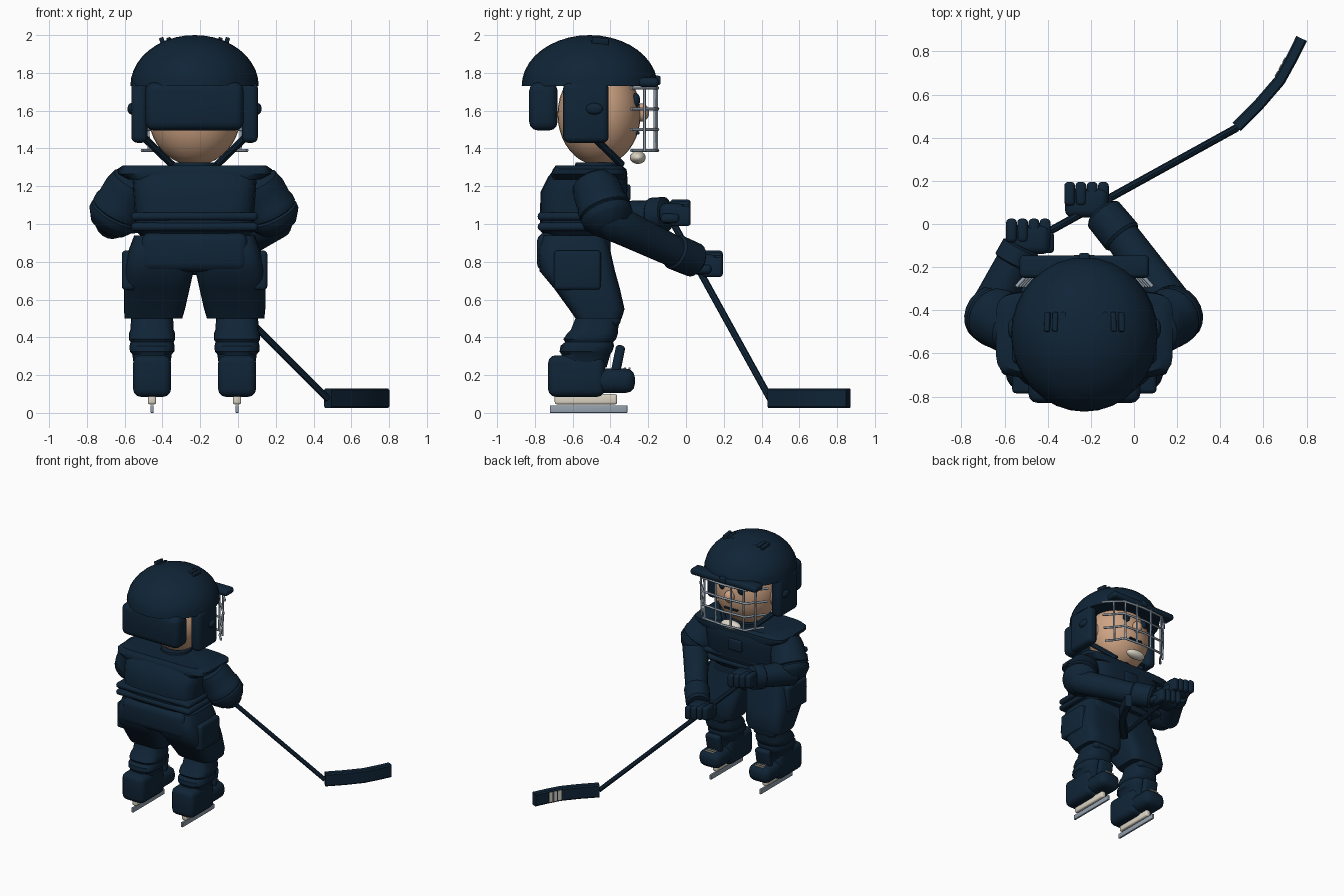
import bpy, bmesh, math
from mathutils import Vector, Matrix

if "Cube" in bpy.data.objects:
    bpy.data.objects.remove(bpy.data.objects["Cube"])

CX = -0.23  # body centre line


def mat(name, col):
    m = bpy.data.materials.new(name)
    m.diffuse_color = (*col, 1)
    m.use_nodes = True
    m.node_tree.nodes["Principled BSDF"].inputs["Base Color"].default_value = m.diffuse_color
    return m


NAVY = mat("dark_navy", (0.005, 0.018, 0.038))
SKIN = mat("skin", (0.62, 0.37, 0.23))
CREAM = mat("cream", (0.72, 0.67, 0.56))
STEEL = mat("steel", (0.30, 0.36, 0.43))


def finish(bm, name, m):
    bmesh.ops.recalc_face_normals(bm, faces=bm.faces)
    me = bpy.data.meshes.new(name)
    bm.to_mesh(me)
    bm.free()
    me.materials.append(m)
    ob = bpy.data.objects.new(name, me)
    bpy.context.collection.objects.link(ob)
    return ob


def box(name, lo, hi, m=NAVY, bevel=0.02, rot=None):
    """Rounded box between two corners, optionally turned about its centre."""
    lo, hi = Vector(lo), Vector(hi)
    lo, hi = Vector(map(min, lo, hi)), Vector(map(max, lo, hi))
    d = hi - lo
    bm = bmesh.new()
    bmesh.ops.create_cube(bm, size=1)
    bmesh.ops.scale(bm, vec=d, verts=bm.verts)
    if bevel:
        bmesh.ops.bevel(bm, geom=bm.edges[:], offset=min(bevel, min(d) * 0.45),
                        segments=3, profile=0.5, affect='EDGES')
    ob = finish(bm, name, m)
    ob.location = (lo + hi) / 2
    if rot:
        ob.rotation_euler = rot
    return ob


def ball(name, c, r, m, cut=False):
    """Ellipsoid; cut keeps only the upper half."""
    bm = bmesh.new()
    bmesh.ops.create_uvsphere(bm, u_segments=32, v_segments=20, radius=1)
    if cut:
        g = bm.verts[:] + bm.edges[:] + bm.faces[:]
        bmesh.ops.bisect_plane(bm, geom=g, plane_co=(0, 0, 0), plane_no=(0, 0, 1), clear_inner=True)
        bmesh.ops.holes_fill(bm, edges=[e for e in bm.edges if e.is_boundary])
    bmesh.ops.scale(bm, vec=r, verts=bm.verts)
    bmesh.ops.translate(bm, vec=c, verts=bm.verts)
    return finish(bm, name, m)


def skin_rings(name, rings, m):
    bm = bmesh.new()
    vs = [[bm.verts.new(p) for p in r] for r in rings]
    n = len(vs[0])
    for a, b in zip(vs, vs[1:]):
        for i in range(n):
            bm.faces.new((a[i], a[(i + 1) % n], b[(i + 1) % n], b[i]))
    bm.faces.new(vs[0])
    bm.faces.new(vs[-1])
    return finish(bm, name, m)


def loft(name, secs, m=NAVY, power=0.45, n=28):
    """Stack of rounded rectangles: (z, x0, x1, y0, y1)."""
    rings = []
    for z, x0, x1, y0, y1 in secs:
        ring = []
        for i in range(n):
            t = 2 * math.pi * (i + 0.5) / n
            c, s = math.cos(t), math.sin(t)
            ring.append(((x0 + x1) / 2 + (x1 - x0) / 2 * math.copysign(abs(c) ** power, c),
                         (y0 + y1) / 2 + (y1 - y0) / 2 * math.copysign(abs(s) ** power, s), z))
        rings.append(ring)
    return skin_rings(name, rings, m)


def limb(name, a, b, prof, m=NAVY, n=20):
    """Round part along a-b; prof holds (fraction, radius)."""
    a, b = Vector(a), Vector(b)
    q = (b - a).to_track_quat('Z', 'Y')
    return skin_rings(name, [[a.lerp(b, t) + q @ Vector((r * math.cos(2 * math.pi * i / n),
                      r * math.sin(2 * math.pi * i / n), 0)) for i in range(n)] for t, r in prof], m)


def wire(name, pts, r, m):
    cu = bpy.data.curves.new(name, 'CURVE')
    cu.dimensions = '3D'
    cu.bevel_depth, cu.bevel_resolution, cu.use_fill_caps = r, 1, True
    sp = cu.splines.new('POLY')
    sp.points.add(len(pts) - 1)
    for p, c in zip(sp.points, pts):
        p.co = (*c, 1)
    cu.materials.append(m)
    ob = bpy.data.objects.new(name, cu)
    bpy.context.collection.objects.link(ob)


# Head and helmet
ball("head", (CX, -0.46, 1.58), (0.245, 0.22, 0.27), SKIN)
ball("nose", (CX, -0.235, 1.59), (0.04, 0.04, 0.048), SKIN)
box("mouth", (CX - 0.06, -0.27, 1.475), (CX + 0.06, -0.245, 1.49), NAVY, 0.005)
ball("chin_cup", (CX, -0.255, 1.352), (0.085, 0.042, 0.034), CREAM)
limb("neck", (CX, -0.47, 1.24), (CX, -0.47, 1.325), [(0, 0.13), (1, 0.115)])
ball("helmet_dome", (CX, -0.51, 1.73), (0.34, 0.36, 0.27), NAVY, True)
box("helmet_back_pad", (CX - 0.26, -0.83, 1.495), (CX + 0.26, -0.68, 1.75), bevel=0.045)
box("helmet_brim", (CX - 0.3, -0.25, 1.725), (CX + 0.3, -0.145, 1.775))
box("brim_rib", (CX - 0.025, -0.24, 1.735), (CX + 0.025, -0.135, 1.785), bevel=0.01)
for s in (-1, 1):
    box("ear_guard", (CX + s * 0.25, -0.65, 1.43), (CX + s * 0.335, -0.41, 1.75), bevel=0.03)
    ball("ear_bolt", (CX + s * 0.335, -0.485, 1.61), (0.02, 0.045, 0.03), NAVY)
    limb("chin_strap", (CX + s * 0.27, -0.49, 1.46), (CX + s * 0.12, -0.34, 1.315), [(0, 0.02), (1, 0.02)], n=8)
    ball("eye", (CX + s * 0.085, -0.265, 1.655), (0.03, 0.022, 0.038), NAVY)
    ball("ear", (CX + s * 0.24, -0.46, 1.57), (0.03, 0.04, 0.06), SKIN)
    for k in (-1, 0, 1):
        box("helmet_vent", (CX + s * 0.13 + k * 0.038 - 0.012, -0.50, 1.93),
            (CX + s * 0.13 + k * 0.038 + 0.012, -0.41, 1.985), bevel=0.006, rot=(-0.1, s * 0.3, 0))

# Face cage: bent cross bars and uprights
for k in range(4):
    z, w = 1.72 - 0.11 * k, 0.315 - 0.012 * k
    half = [(w, -0.29), (w - 0.05, -0.235), (0.19, -0.165), (0, -0.15)]
    pts = [(CX - x, y, z) for x, y in half] + [(CX + x, y, z) for x, y in half[-2::-1]]
    wire("cage_bar", pts, 0.009, STEEL)
for x, y in ((-0.25, -0.22), (-0.18, -0.165), (-0.07, -0.155), (0.07, -0.155), (0.18, -0.165), (0.25, -0.22)):
    wire("cage_upright", [(CX + x, y, 1.74), (CX + x * 0.97, y, 1.385)], 0.008, STEEL)

# Torso
loft("torso", [(z, CX - w, CX + w, a, b) for z, w, a, b in (
    (0.93, 0.28, -0.74, -0.37), (0.96, 0.31, -0.77, -0.35), (1.04, 0.315, -0.775, -0.33),
    (1.17, 0.325, -0.77, -0.31), (1.25, 0.33, -0.73, -0.31), (1.3, 0.31, -0.69, -0.33))])
for z in (0.985, 1.04):
    box("jersey_band", (CX - 0.335, -0.785, z - 0.022), (CX + 0.335, -0.33, z + 0.022), bevel=0.02)
loft("shoulder_yoke", [(z, CX - w, CX + w, a, b) for z, w, a, b in (
    (1.235, 0.35, -0.71, -0.315), (1.265, 0.405, -0.715, -0.31), (1.29, 0.41, -0.705, -0.315),
    (1.31, 0.38, -0.69, -0.34))], power=0.3)
box("chest_badge", (CX - 0.06, -0.33, 1.12), (CX + 0.06, -0.295, 1.21), bevel=0.01)
box("hip_pad", (CX - 0.285, -0.79, 0.745), (CX + 0.285, -0.40, 0.955), bevel=0.05)

# Legs and skates
for s in (-1, 1):
    def X(a):
        return CX + s * a
    loft("padded_thigh", [(z, X(a), X(b), c, d) for z, a, b, c, d in (
        (0.94, 0.01, 0.32, -0.76, -0.42), (0.86, 0.0, 0.35, -0.785, -0.4), (0.75, 0.005, 0.37, -0.775, -0.375),
        (0.66, 0.025, 0.375, -0.70, -0.35), (0.55, 0.05, 0.375, -0.62, -0.325), (0.5, 0.065, 0.37, -0.585, -0.34))])
    box("thigh_pad", (X(0.31), -0.70, 0.65), (X(0.385), -0.45, 0.86), bevel=0.02)
    loft("shin", [(z, X(0.225 - w), X(0.225 + w), c, d) for z, w, c, d in (
        (0.54, 0.11, -0.57, -0.34), (0.44, 0.115, -0.61, -0.36), (0.42, 0.123, -0.63, -0.36),
        (0.39, 0.123, -0.65, -0.37), (0.375, 0.115, -0.64, -0.385), (0.355, 0.12, -0.665, -0.38),
        (0.325, 0.118, -0.67, -0.39), (0.31, 0.105, -0.66, -0.40), (0.24, 0.095, -0.66, -0.42))], power=0.7)
    box("knee_pad", (X(0.125), -0.44, 0.46), (X(0.325), -0.345, 0.57), bevel=0.03)
    box("boot_heel", (X(0.125), -0.73, 0.085), (X(0.325), -0.43, 0.305), bevel=0.04)
    box("boot_toe", (X(0.13), -0.55, 0.105), (X(0.32), -0.27, 0.235), bevel=0.05)
    box("boot_tongue", (X(0.16), -0.385, 0.2), (X(0.29), -0.335, 0.36), bevel=0.02, rot=(-0.2, 0, 0))
    for k in range(3):
        box("lace", (X(0.185), -0.355 + 0.025 * k, 0.23), (X(0.265), -0.343 + 0.025 * k, 0.24), CREAM, 0.003)
    box("blade_holder", (X(0.203), -0.695, 0.045), (X(0.247), -0.365, 0.1), CREAM, 0.012)
    box("skate_blade", (X(0.217), -0.72, 0.0), (X(0.233), -0.31, 0.04), STEEL, 0.003)

# Arms and gloves: shoulder, elbow, wrist, hand centre, hand size
SHAFT_DIR = Vector((0.47, 0.266, -0.47)).normalized()
for sh, el, wr, hand in (
        ((0.11, -0.48, 1.2), (0.2, -0.41, 1.02), (-0.12, 0.03, 0.81), (-0.22, 0.115, 0.79)),
        ((-0.57, -0.48, 1.2), (-0.67, -0.41, 1.02), (-0.53, -0.12, 1.05), (-0.49, -0.055, 1.06))):
    limb("upper_arm", sh, el, [(-0.3, 0.07), (-0.15, 0.115), (0.1, 0.13), (0.5, 0.133), (0.55, 0.14), (0.72, 0.14),
         (0.75, 0.132), (0.8, 0.14), (0.95, 0.138), (1.0, 0.13), (1.2, 0.1), (1.3, 0.05)])
    limb("forearm", el, wr, [(-0.15, 0.06), (0.0, 0.1), (0.3, 0.093), (0.7, 0.085), (1.0, 0.078)])
    limb("glove_cuff", Vector(el).lerp(Vector(wr), 0.78), Vector(wr).lerp(Vector(hand), 0.3),
         [(0, 0.085), (0.08, 0.095), (0.9, 0.092), (1, 0.075)])
    h = Vector(hand)
    box("glove_palm", h - Vector((0.1, 0.085, 0.06)), h + Vector((0.1, 0.05, 0.05)), bevel=0.035)
    for k in range(4):
        c = h + Vector((-0.078 + 0.052 * k, 0.02, 0.02 - 0.012 * k))
        box("glove_finger", c - Vector((0.025, 0.05, 0.055)), c + Vector((0.025, 0.06, 0.05)), bevel=0.018)
    c = h + Vector((0.09, -0.03, -0.03))
    box("glove_thumb", c - Vector((0.03, 0.05, 0.025)), c + Vector((0.03, 0.05, 0.025)), bevel=0.02)

# Stick shaft
limb("stick_shaft", (-0.54, -0.115, 1.09), (0.475, 0.445, 0.075), [(0, 0.018), (1, 0.018)], n=8)
limb("stick_knob", (-0.55, -0.12, 1.1), (-0.52, -0.104, 1.07), [(0, 0.026), (1, 0.026)], n=10)

# Curved stick blade swept in plan, with pale bands on its inner face
path = [Vector(p) for p in ((0.475, 0.45), (0.58, 0.555), (0.675, 0.665), (0.73, 0.765), (0.777, 0.86))]
rings, sides = [], []
for i, p in enumerate(path):
    t = (path[min(i + 1, 4)] - path[max(i - 1, 0)]).normalized()
    nrm = Vector((-t.y, t.x)) * 0.027
    sides.append(p + nrm)
    rings.append([((p + nrm * a).x, (p + nrm * a).y, z) for a, z in
                  ((-1, 0.035), (-0.7, 0.025), (0.7, 0.025), (1, 0.035), (1, 0.12), (0.7, 0.13), (-0.7, 0.13), (-1, 0.12))])
skin_rings("stick_blade", rings, NAVY)
d = sides[3] - sides[2]
for k in range(3):
    c = sides[2] + d * (0.15 + 0.33 * k)
    box("blade_band", (c.x - 0.013, c.y - 0.004, 0.037), (c.x + 0.013, c.y + 0.004, 0.118), CREAM, 0,
        rot=(0, 0, math.atan2(d.y, d.x)))

# Soft shading with sharp edges kept
bpy.ops.object.select_all(action='DESELECT')
for ob in bpy.data.objects:
    if ob.type == 'MESH':
        ob.select_set(True)
        bpy.context.view_layer.objects.active = ob
bpy.ops.object.shade_smooth_by_angle(angle=math.radians(35))
